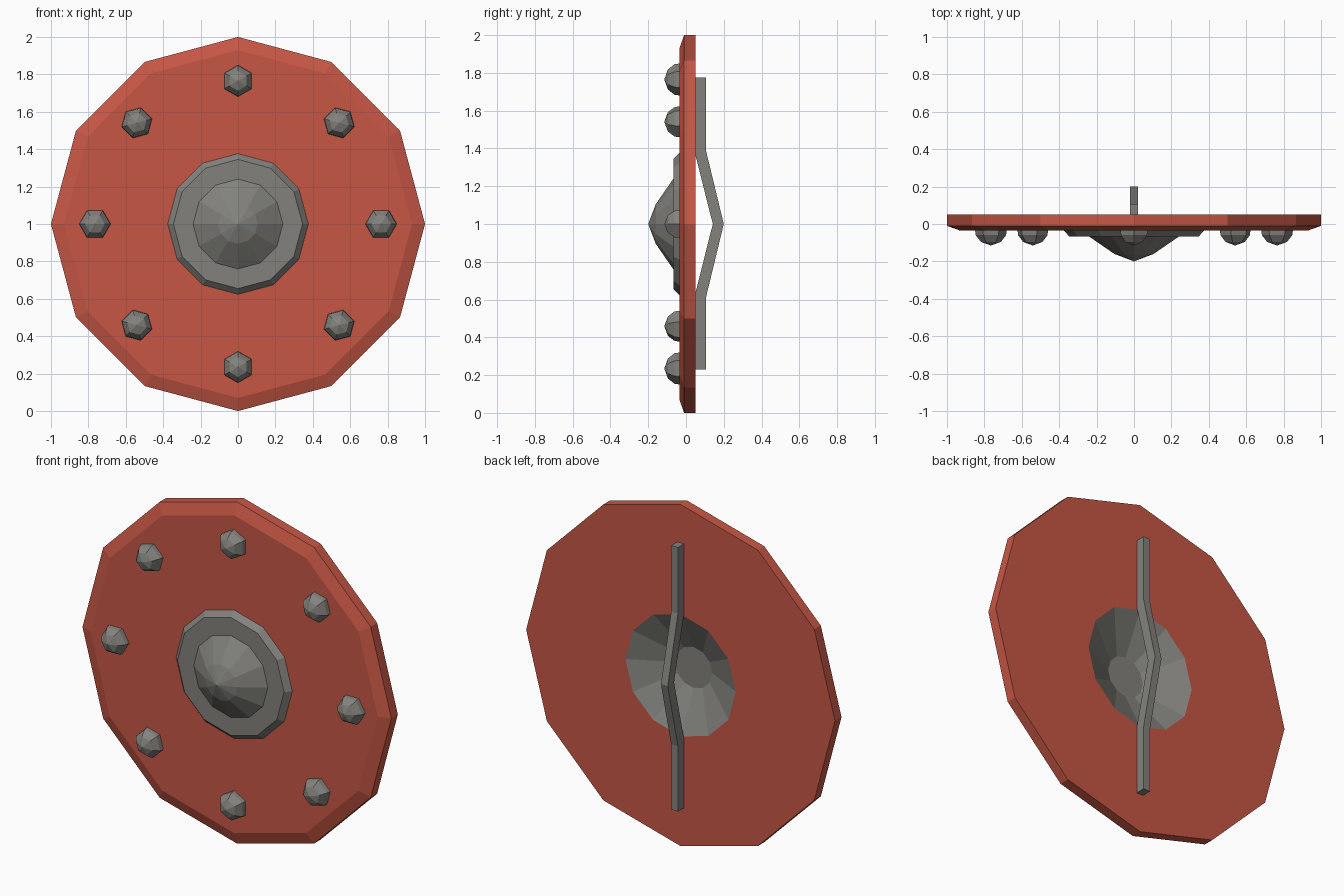
import bpy, bmesh, math

if "Cube" in bpy.data.objects:
    bpy.data.objects.remove(bpy.data.objects["Cube"])


def material(name, rgb):
    m = bpy.data.materials.new(name)
    m.diffuse_color = (*rgb, 1)
    m.use_nodes = True
    m.node_tree.nodes["Principled BSDF"].inputs["Base Color"].default_value = m.diffuse_color
    return m


RED = material("red paint", (0.57, 0.095, 0.060))
GREY = material("grey iron", (0.225, 0.222, 0.205))


def finish(name, bm, mat):
    bmesh.ops.recalc_face_normals(bm, faces=bm.faces[:])
    mesh = bpy.data.meshes.new(name)
    bm.to_mesh(mesh)
    bm.free()
    mesh.materials.append(mat)
    obj = bpy.data.objects.new(name, mesh)
    bpy.context.collection.objects.link(obj)
    return obj


def lathe(name, profile, sides, mat, centre=(0, 1), phase=0.0, closed=False):
    """Turn (radius, y) points around an axis along y at centre (x, z)."""
    bm = bmesh.new()
    rings = []
    for r, y in profile:
        if r == 0:
            rings.append([bm.verts.new((centre[0], y, centre[1]))] * sides)
        else:
            angles = [phase + 2 * math.pi * k / sides for k in range(sides)]
            rings.append([bm.verts.new((centre[0] + r * math.cos(a), y,
                                        centre[1] + r * math.sin(a))) for a in angles])
    pairs = list(zip(rings, rings[1:]))
    if closed:
        pairs.append((rings[-1], rings[0]))
    for a, b in pairs:
        for k in range(sides):
            n = (k + 1) % sides
            bm.faces.new(list(dict.fromkeys((a[k], a[n], b[n], b[k]))))
    return finish(name, bm, mat)


# Twelve-sided board with a bevelled front rim and a central hole
lathe("shield_board", [(0.357, 0.05), (1, 0.05), (1, -0.01), (0.93, -0.035),
                       (0.357, -0.035)], 12, RED, closed=True)

# Domed boss with a flange in front and a hollow bowl behind
lathe("boss", [(0, -0.2), (0.105, -0.16), (0.24, -0.067), (0.345, -0.067),
               (0.376, -0.035), (0.357, -0.035), (0.357, 0.05),
               (0.12, -0.07), (0, -0.07)], 12, GREY)

# Ring of eight six-sided studs, each turned to point outwards
for i in range(8):
    a = i * math.pi / 4
    lathe(f"stud_{i + 1}", [(0, -0.03), (0.085, -0.03), (0.081, -0.06), (0.053, -0.096),
                            (0, -0.115)], 6, GREY,
          (0.765 * math.cos(a), 1 + 0.765 * math.sin(a)), a)

# Bent grip bar on the back: matching inner and outer (y, z) paths
inner = [(0.05, 0.23), (0.05, 0.635), (0.142, 1), (0.05, 1.365), (0.05, 1.775)]
outer = [(0.106, 0.23), (0.106, 0.612), (0.2, 1), (0.106, 1.388), (0.106, 1.775)]
bm = bmesh.new()
sections = [[bm.verts.new((x, *p)) for x, p in
             ((-0.022, i), (0.022, i), (0.022, o), (-0.022, o))]
            for i, o in zip(inner, outer)]
for a, b in zip(sections, sections[1:]):
    for k in range(4):
        n = (k + 1) % 4
        bm.faces.new((a[k], a[n], b[n], b[k]))
bm.faces.new(sections[0])
bm.faces.new(sections[-1])
finish("grip", bm, GREY)
